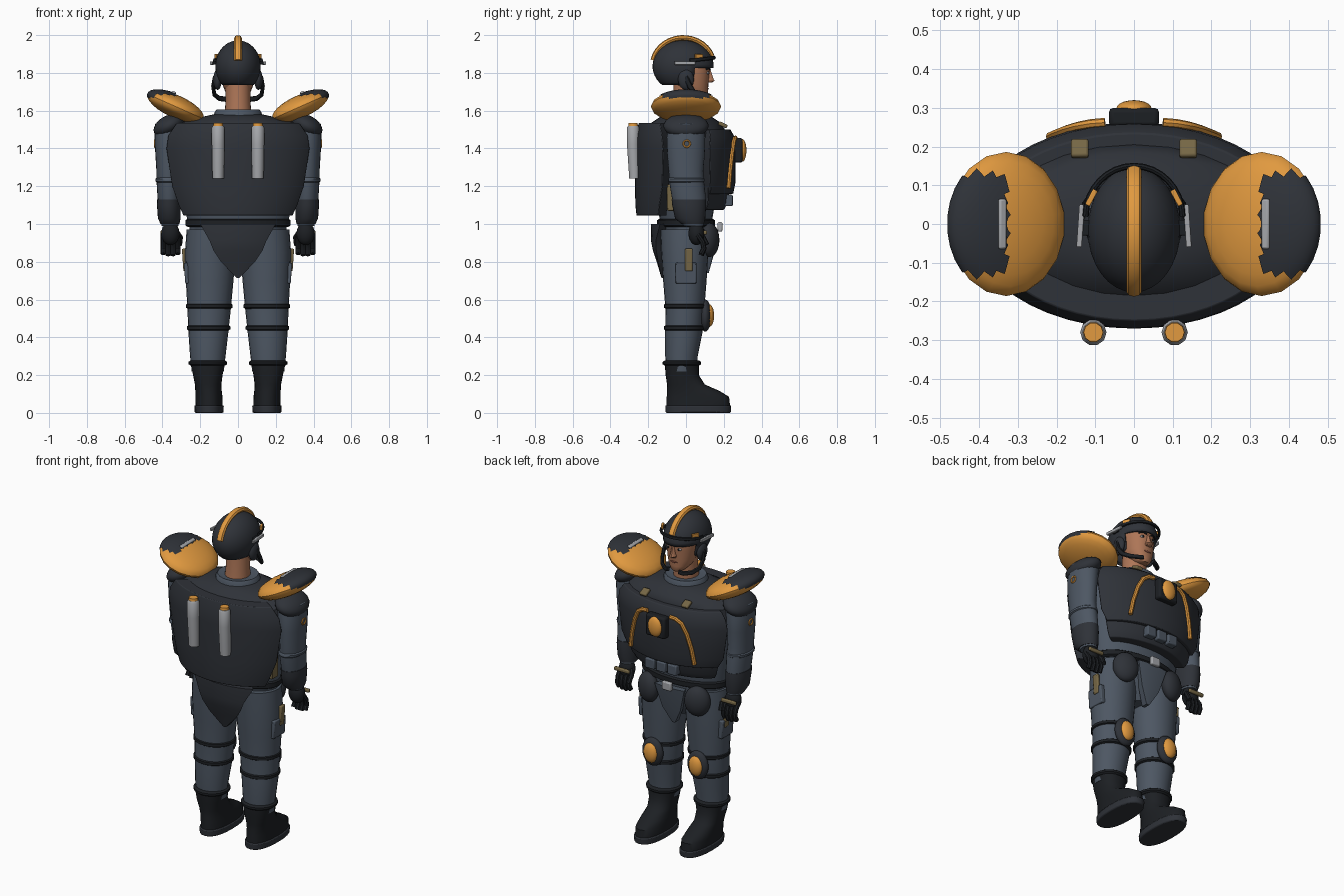
import bpy, bmesh
from math import sin, cos, pi, radians, sqrt
from mathutils import Vector, Matrix, Euler

def mat(name, r, g, b):
    m = bpy.data.materials.new(name)
    m.diffuse_color = (r, g, b, 1)
    return m

DARK = mat("dark_armour", .028, .032, .04)
BLACK = mat("black_leather", .012, .014, .017)
SLATE = mat("slate_cloth", .075, .095, .125)
ORANGE = mat("orange_paint", .75, .32, .05)
GREY = mat("grey_metal", .38, .39, .41)
SKIN = mat("skin", .42, .18, .095)
TAN = mat("tan_webbing", .18, .135, .06)

def finish(bm, name, m, mirror=False, bevel=0, solid=0):
    me = bpy.data.meshes.new(name)
    bm.to_mesh(me)
    bm.free()
    ob = bpy.data.objects.new(name, me)
    bpy.context.collection.objects.link(ob)
    me.materials.append(m)
    if solid:
        ob.modifiers.new("thick", 'SOLIDIFY').thickness = solid
    if bevel:
        b = ob.modifiers.new("bevel", 'BEVEL')
        b.width, b.segments, b.limit_method, b.angle_limit = bevel, 2, 'ANGLE', radians(40)
    if mirror:
        ob.modifiers.new("mirror", 'MIRROR')
    return ob

def skin(name, rings, m, **kw):
    bm = bmesh.new()
    vs = [[bm.verts.new(p) for p in r] for r in rings]
    n = len(vs[0])
    for a, b in zip(vs, vs[1:]):
        for i in range(n):
            bm.faces.new((a[i], a[(i + 1) % n], b[(i + 1) % n], b[i]))
    bm.faces.new(vs[0][::-1])
    bm.faces.new(vs[-1])
    bmesh.ops.recalc_face_normals(bm, faces=bm.faces)
    return finish(bm, name, m, **kw)

def loft(name, rows, m, seg=24, n=2, **kw):
    """Stack of horizontal (super)ellipses: rows of (cx, cy, z, rx, ry)."""
    def p(v):
        return abs(v) ** (2 / n) * (1 if v > 0 else -1)
    ang = [2 * pi * i / seg for i in range(seg)]
    return skin(name, [[(cx + rx * p(cos(t)), cy + ry * p(sin(t)), z) for t in ang]
                       for cx, cy, z, rx, ry in rows], m, **kw)

def plate(name, rows, side, t, m, seg=20, **kw):
    """Curved armour plate of thickness t: rows of (z, half_width, a, b)."""
    rings = []
    for z, w, a, b in rows:
        xs = [w * sin(pi / 2 * (2 * i / seg - 1)) for i in range(seg + 1)]
        out = [(x, side * b * sqrt(1 - (x / a) ** 2), z) for x in xs]
        rings.append(out + [(x * (1 - t / a), y * (1 - t / b), z) for x, y, z in out[::-1]])
    return skin(name, rings, m, **kw)

def tube(name, pts, ra, rb, m, ref=(0, 0, 1), seg=8, **kw):
    pts = [Vector(p) for p in pts]
    rings = []
    for i, p in enumerate(pts):
        t = (pts[min(i + 1, len(pts) - 1)] - pts[max(i - 1, 0)]).normalized()
        u = Vector(ref).cross(t).normalized()
        v = t.cross(u)
        rings.append([p + u * ra * cos(2 * pi * k / seg) + v * rb * sin(2 * pi * k / seg) for k in range(seg)])
    return skin(name, rings, m, **kw)

def place(loc, size, rot):
    return Matrix.LocRotScale(Vector(loc), Euler([radians(r) for r in rot]), Vector(size))

def ball(name, loc, size, m, rot=(0, 0, 0), seg=20, keep=None, **kw):
    bm = bmesh.new()
    bmesh.ops.create_uvsphere(bm, u_segments=seg, v_segments=seg * 2 // 3, radius=1, matrix=place(loc, size, rot))
    if keep:
        bad = [f for f in bm.faces if not keep(f.calc_center_median())]
        bmesh.ops.delete(bm, geom=bad, context='FACES')
    return finish(bm, name, m, **kw)

def box(name, loc, size, m, rot=(0, 0, 0), bevel=.006, **kw):
    bm = bmesh.new()
    bmesh.ops.create_cube(bm, size=1)
    bm.transform(place(loc, size, rot))
    return finish(bm, name, m, bevel=bevel, **kw)

M = dict(mirror=True)

# boots
loft("boot_sole", [(.153, .065, 0, .076, .172), (.153, .065, .04, .078, .175)], DARK, n=2.4, bevel=.006, **M)
loft("boot", [(.153, .065, .04, .072, .168), (.154, .063, .085, .072, .165), (.156, .04, .115, .07, .14),
              (.158, .0, .15, .07, .1), (.16, -.02, .2, .078, .088), (.16, -.022, .26, .09, .09)], BLACK, n=2.3, **M)
loft("boot_cuff", [(.16, -.022, z, r, r) for z, r in ((.25, .092), (.258, .102), (.27, .102), (.278, .09))], BLACK, **M)
for i in range(5):
    y, z = .07 + .027 * i, .165 - .012 * i
    tube("boot_lace", [(.12, y, z - .02), (.155, y, z - .008), (.19, y, z - .02)], .006, .006, TAN if i % 2 else BLACK, seg=6, **M)

# trousers, straps and knee pads
legs = [(.16, -.022, .22, .085, .08), (.16, -.024, .3, .094, .086), (.157, -.012, .42, .105, .098),
        (.153, -.006, .55, .115, .103), (.15, -.006, .7, .126, .115), (.147, -.006, .85, .134, .125),
        (.14, -.006, .97, .132, .13)]
loft("trouser_leg", legs, SLATE, **M)
for z, cx, cy, rx, ry in ((.565, .152, -.006, .118, .106), (.45, .156, -.01, .11, .102)):
    loft("knee_strap", [(cx, cy, z + d, rx + e, ry + e) for d, e in ((-.014, -.004), (-.008, .005), (.008, .005), (.014, -.004))], BLACK, **M)
ball("knee_pad", (.152, .102, .515), (.068, .032, .085), DARK, **M)
ball("knee_cap", (.152, .122, .515), (.045, .027, .06), ORANGE, **M)
box("thigh_pocket", (.268, 0, .74), (.03, .11, .11), SLATE, (0, 4, 0), **M)
box("thigh_tag", (.283, .015, .81), (.02, .04, .12), TAN, (0, 4, 0), **M)

# pelvis, belt and hip armour
loft("pelvis", [(0, 0, .78, .05, .08), (0, 0, .86, .16, .12), (0, 0, .94, .255, .137), (0, 0, 1.04, .262, .135)], SLATE)
loft("belt", [(0, 0, .985, .268, .143), (0, 0, .992, .278, .153), (0, 0, 1.02, .278, .153), (0, 0, 1.027, .268, .143)], BLACK)
plate("seat_guard", [(.715, .008, .3, .13), (.8, .09, .3, .155), (.86, .13, .3, .175), (.91, .15, .3, .185), (1.0, .2, .3, .185)], -1, .05, DARK, bevel=.008)
plate("groin_guard", [(.74, .01, .3, .12), (.83, .06, .3, .145), (.97, .1, .3, .17)], 1, .04, SLATE, bevel=.008)
ball("hip_guard", (.165, .125, .915), (.075, .048, .09), DARK, (0, 0, -20), **M)
box("belt_buckle", (0, .18, .985), (.06, .025, .05), GREY)

# torso core and yoke
loft("torso", [(0, 0, 1.0, .265, .135), (0, 0, 1.15, .29, .16), (0, 0, 1.4, .32, .17), (0, 0, 1.52, .3, .16)], SLATE)
loft("yoke", [(0, 0, 1.42, .37, .2), (0, 0, 1.5, .36, .205), (0, 0, 1.535, .31, .185), (0, 0, 1.565, .2, .14),
              (0, 0, 1.58, .13, .11)], DARK)
loft("collar", [(0, 0, 1.56, .13, .12), (0, 0, 1.59, .125, .118), (0, 0, 1.605, .115, .11), (0, 0, 1.6, .09, .09)], SLATE)

# chest and back shells
plate("back_shell", [(1.045, .29, .35, .262), (1.1, .315, .37, .268), (1.2, .35, .395, .27), (1.4, .38, .425, .27),
                     (1.47, .37, .42, .268), (1.535, .325, .39, .25)], -1, .08, DARK, bevel=.014)
plate("chest_shell", [(1.16, .31, .365, .25), (1.22, .345, .395, .262), (1.4, .37, .42, .262), (1.46, .36, .415, .258),
                      (1.5, .33, .39, .235)], 1, .08, DARK, bevel=.014)
plate("belly_band", [(1.075, .27, .32, .2), (1.11, .29, .34, .222), (1.2, .31, .36, .232)], 1, .06, DARK, bevel=.01)
for x in (-.075, 0, .075):
    box("belly_pouch", (x, .225, 1.125), (.062, .045, .06), SLATE)
box("side_webbing", (.285, -.07, 1.14), (.03, .06, .14), TAN, **M)
box("shoulder_strap", (.14, .195, 1.525), (.045, .05, .02), TAN, (-25, 0, 0), **M)
tube("chest_stripe", [(.075, .262, 1.455), (.11, .259, 1.452), (.145, .252, 1.43), (.175, .243, 1.37), (.2, .233, 1.28), (.215, .226, 1.19)],
     .013, .012, ORANGE, ref=(0, 1, 0), **M)
box("chest_device", (0, .275, 1.39), (.13, .05, .13), BLACK, bevel=.012)
ball("chest_lamp", (0, .298, 1.39), (.046, .022, .06), ORANGE)

# back canisters
loft("canister", [(.105, -.272, 1.24, .03, .03), (.105, -.274, 1.3, .032, .032), (.105, -.28, 1.42, .034, .034),
                  (.105, -.28, 1.51, .034, .034), (.105, -.28, 1.52, .028, .028)], GREY, seg=10, **M)
loft("canister_cap", [(.105, -.28, 1.515, .027, .027), (.105, -.28, 1.535, .025, .025)], ORANGE, seg=10, **M)

# arms and hands
loft("sleeve", [(.34, 0, 1.56, .05, .06), (.36, 0, 1.53, .078, .095), (.37, 0, 1.46, .072, .102), (.372, 0, 1.38, .066, .1),
                (.37, 0, 1.28, .062, .092), (.367, .004, 1.22, .064, .092), (.366, .015, 1.14, .06, .09),
                (.363, .025, 1.04, .054, .075), (.36, .04, .99, .044, .052)], SLATE, **M)
loft("elbow_band", [(.368, .002, 1.22, .062, .09), (.368, .002, 1.226, .069, .097), (.369, .002, 1.238, .069, .097), (.369, 0, 1.245, .061, .09)], SLATE, **M)
loft("bracer", [(.36, .035, 1.0, .05, .06), (.364, .022, 1.03, .06, .08), (.366, .017, 1.1, .063, .09), (.366, .015, 1.13, .062, .091)], DARK, **M)
ball("shoulder_cap", (.365, 0, 1.52), (.088, .12, .055), DARK, (0, 28, 0), **M)
tube("sleeve_patch_ring", [(.44, .004 + .018 * cos(t * pi / 6), 1.425 + .018 * sin(t * pi / 6)) for t in range(13)],
     .005, .005, ORANGE, ref=(1, 0, 0), seg=6, **M)
ball("glove_palm", (.358, .055, .95), (.048, .042, .062), BLACK, **M)
for i in range(4):
    x, dz = .318 + .026 * i, .008 * abs(i - 1.5)
    tube("glove_finger", [(x, .06, .945), (x, .088, .905), (x, .095, .87), (x, .08, .83 + dz)], .014, .014, BLACK, ref=(1, 0, 0), **M)
tube("glove_thumb", [(.325, .06, .96), (.305, .09, .93), (.31, .11, .89)], .014, .014, BLACK, ref=(1, 0, 0), **M)
box("knuckle_bar", (.36, .102, .955), (.1, .018, .022), TAN, **M)

# shoulder pads
tilt = (0, -24, 0)
ball("shoulder_pad", (.33, 0, 1.622), (.164, .186, .06), ORANGE, tilt, seg=18, **M)
ball("shoulder_pad_inset", (.33, 0, 1.625), (.165, .187, .063), DARK, tilt, seg=30,
     keep=lambda c: c.x > .325 and c.z > 1.665 and abs(c.y) < .13, **M)
box("shoulder_pad_bar", (.34, 0, 1.695), (.022, .13, .014), GREY, tilt, **M)

# head
loft("neck", [(0, -.005, 1.56, .072, .075), (0, 0, 1.65, .066, .07), (0, .005, 1.76, .066, .07)], SKIN)
loft("head", [(0, .085, 1.655, .022, .022), (0, .07, 1.665, .042, .045), (0, .05, 1.69, .063, .066), (0, .03, 1.73, .079, .088),
              (0, .02, 1.79, .086, .104), (0, .015, 1.84, .09, .112), (0, .01, 1.9, .08, .1)], SKIN, n=2.2)
loft("nose", [(0, .125, 1.748, .019, .012), (0, .125, 1.758, .021, .028), (0, .122, 1.77, .014, .024), (0, .118, 1.815, .009, .013)], SKIN, seg=10)
ball("mouth", (0, .109, 1.716), (.026, .012, .007), mat("lips", .28, .09, .06), seg=12)
ball("eye", (.034, .112, 1.8), (.015, .01, .008), GREY, seg=12, **M)
ball("pupil", (.034, .121, 1.8), (.006, .004, .007), BLACK, seg=8, **M)
tube("eyebrow", [(.015, .127, 1.818), (.035, .123, 1.826), (.058, .108, 1.82)], .005, .005, BLACK, seg=6, **M)

# helmet with crest, rail and chin strap
ball("helmet", (0, -.015, 1.835), (.12, .162, .137), DARK, seg=32, solid=.014,
     keep=lambda c: c.z > (1.735 if c.y < .035 else 1.835))
arc = [radians(168 - 148 * i / 14) for i in range(15)]
tube("helmet_crest", [(0, -.015 + .163 * cos(t), 1.835 + .151 * sin(t)) for t in arc], .014, .02, ORANGE, ref=(1, 0, 0))
tube("helmet_brow_rail", [(.125 * cos(t), .02 + .13 * sin(t), 1.865 + .015 * sin(t)) for t in [pi * i / 16 for i in range(17)]],
     .008, .01, BLACK)
box("helmet_side_bar", (.138, -.005, 1.852), (.014, .11, .018), GREY, (0, 0, 4), bevel=.003, **M)
box("helmet_side_mount", (.125, -.01, 1.852), (.03, .04, .014), BLACK, bevel=.003, **M)
box("helmet_tag", (.11, .068, 1.888), (.014, .045, .022), ORANGE, (0, 0, 28), bevel=.003, **M)
ball("ear_guard", (.108, 0, 1.765), (.022, .042, .055), DARK, **M)
tube("chin_guard", [(.122, 0, 1.78), (.132, .02, 1.73), (.125, .05, 1.685), (.1, .085, 1.665), (.06, .115, 1.66), (.035, .12, 1.665)],
     .01, .014, BLACK, ref=(0, 0, 1), **M)

# smooth shading with sharp edges kept
for ob in bpy.data.objects:
    ob.select_set(True)
    bpy.context.view_layer.objects.active = ob
bpy.ops.object.shade_smooth_by_angle(angle=radians(38))
